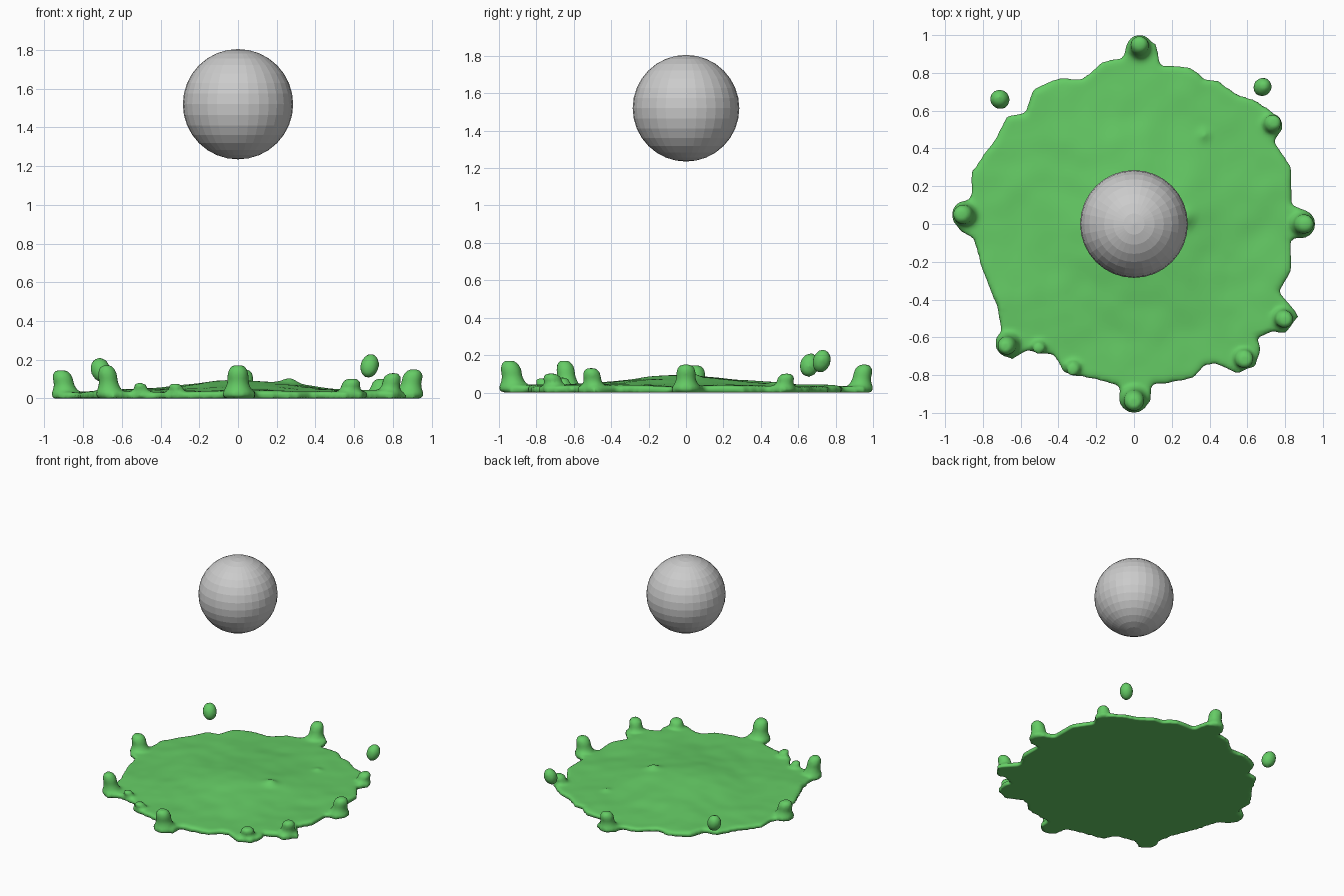
import bpy, bmesh, math
from mathutils import Vector, Matrix, noise

if "Cube" in bpy.data.objects:
    bpy.data.objects.remove(bpy.data.objects["Cube"])

green = bpy.data.materials.new("green_liquid")
green.diffuse_color = (0.13, 0.6, 0.13, 1)
green.use_nodes = True
green.node_tree.nodes["Principled BSDF"].inputs["Base Color"].default_value = green.diffuse_color

# Falling ball: faceted sphere
bm = bmesh.new()
bmesh.ops.create_uvsphere(bm, u_segments=32, v_segments=16, radius=0.285,
                          matrix=Matrix.Translation((0, 0, 1.52)))
me = bpy.data.meshes.new("ball")
bm.to_mesh(me)
bm.free()
bpy.context.collection.objects.link(bpy.data.objects.new("ball", me))

# Puddle outline, counter-clockwise from +x
OUTLINE = [(.95, 0), (.91, .07), (.84, .1), (.83, .31), (.74, .44), (.79, .51), (.72, .6),
           (.66, .65), (.55, .68), (.45, .76), (.37, .77), (.30, .83), (.14, .84), (.12, .95),
           (.03, .99), (-.04, .95), (-.06, .88), (-.16, .86), (-.28, .77), (-.42, .77),
           (-.54, .71), (-.57, .59), (-.67, .57), (-.73, .46), (-.86, .28), (-.87, .12),
           (-.95, .09), (-.96, .02), (-.92, -.04), (-.85, -.08), (-.82, -.2), (-.73, -.42),
           (-.7, -.57), (-.73, -.65), (-.65, -.72), (-.57, -.67), (-.43, -.69), (-.38, -.78),
           (-.3, -.81), (-.2, -.82), (-.08, -.86), (-.06, -.95), (.02, -.98), (.09, -.94),
           (.09, -.85), (.32, -.82), (.37, -.75), (.43, -.74), (.55, -.79), (.64, -.76),
           (.67, -.66), (.65, -.6), (.73, -.57), (.81, -.58), (.87, -.49), (.83, -.43),
           (.77, -.36), (.83, -.25), (.83, -.08), (.91, -.07)]


def height(x, y):
    r = math.hypot(x, y)
    h = 0.036 + 0.056 * math.exp(-(r / 0.42) ** 2)
    h += 0.010 * noise.noise(Vector((x * 3.5, y * 3.5, 1.7)))
    h += 0.005 * noise.noise(Vector((x * 8, y * 8, 5.1)))
    h += 0.03 * math.exp(-((x - .27) ** 2 + (y - .03) ** 2) / 0.0018)
    h += 0.02 * math.exp(-((x - .37) ** 2 + (y - .47) ** 2) / 0.0006)
    return h


bm = bmesh.new()

# Puddle sheet: domed, wavy top over a flat underside
rim = []
for i, p in enumerate(OUTLINE):
    a, b = Vector(p), Vector(OUTLINE[(i + 1) % len(OUTLINE)])
    n = max(1, round((b - a).length / 0.03))
    for k in range(n):
        v = a.lerp(b, k / n)
        rim.append(v * (1 + 0.012 * noise.noise(Vector((v.x * 14, v.y * 14, 0)))))
STEPS = 36
rings = [[bm.verts.new((p.x * s, p.y * s, height(p.x * s, p.y * s) * (0.75 if k == STEPS else 1)))
          for p in rim] for k in range(1, STEPS + 1) for s in [k / STEPS]]
rings.append([bm.verts.new((p.x, p.y, 0)) for p in rim])
N = len(rim)
for inner, outer in zip(rings, rings[1:]):
    for i in range(N):
        j = (i + 1) % N
        bm.faces.new((inner[i], outer[i], outer[j], inner[j]))
top = bm.verts.new((0, 0, height(0, 0)))
for i in range(N):
    bm.faces.new((top, rings[0][i], rings[0][(i + 1) % N]))
bm.faces.new(rings[-1][::-1])


def crown_drop(x, y, z, w):
    # Round-topped column on a flared foot, leaning outwards
    prof = [(1.45, 0.0), (1.4, .15), (1.1, .32), (.95, .5), (.98, .68), (.85, .86), (.5, .98)]
    out = Vector((x, y)).normalized() * 0.015
    loops = []
    for r, t in prof:
        loops.append([bm.verts.new((x + out.x * (2 * t - 1) + w * r * math.cos(a),
                                    y + out.y * (2 * t - 1) + w * r * math.sin(a), z * t + .003))
                      for a in [k * math.tau / 16 for k in range(16)]])
    for lo, hi in zip(loops, loops[1:]):
        for i in range(16):
            j = (i + 1) % 16
            bm.faces.new((lo[i], lo[j], hi[j], hi[i]))
    bm.faces.new(loops[0][::-1])
    bm.faces.new(loops[-1])


for drop in [(.895, 0, .15, .055), (.73, .53, .10, .048), (.03, .94, .15, .052),
             (-.9, .05, .145, .055), (-.67, -.64, .17, .052), (.0, -.93, .17, .058),
             (.58, -.71, .10, .052), (.79, -.5, .13, .05), (-.32, -.76, .075, .04),
             (-.5, -.65, .08, .035)]:
    crown_drop(*drop)

# Flying droplets, tilted outwards
for x, y, z, w, h in [(-.71, .66, .147, .052, .066), (.68, .725, .168, .049, .065)]:
    tilt = Vector((x * .4, y * .4, 1)).to_track_quat('Z', 'Y').to_matrix().to_4x4()
    bmesh.ops.create_uvsphere(bm, u_segments=16, v_segments=10, radius=1,
                              matrix=Matrix.Translation((x, y, z)) @ tilt @ Matrix.Diagonal((w, w, h, 1)))

me = bpy.data.meshes.new("splash")
bm.to_mesh(me)
bm.free()
me.materials.append(green)
splash = bpy.data.objects.new("splash", me)
bpy.context.collection.objects.link(splash)

# Fuse everything into one smooth liquid surface
rem = splash.modifiers.new("fuse", 'REMESH')
rem.mode = 'VOXEL'
rem.voxel_size = 0.014
rem.use_smooth_shade = True
sm = splash.modifiers.new("soften", 'SMOOTH')
sm.factor = 0.5
sm.iterations = 3
